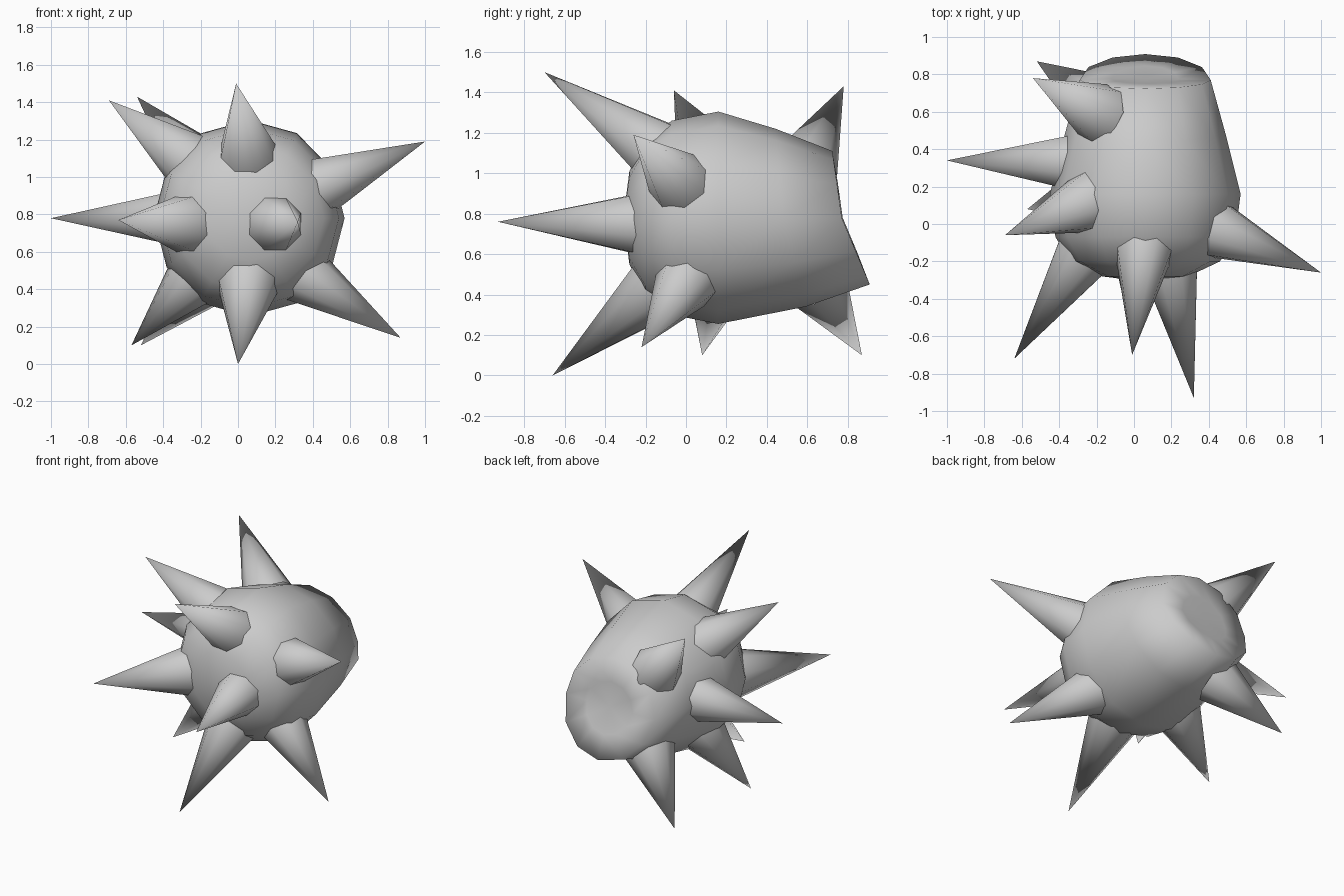
import bpy, bmesh, math
from mathutils import Vector

cube = bpy.data.objects.get("Cube")
if cube:
    bpy.data.objects.remove(cube, do_unlink=True)

grey = bpy.data.materials.new("mid_grey")
grey.use_nodes = True
colour = (0.6, 0.6, 0.6, 1)
grey.diffuse_color = colour
grey.node_tree.nodes["Principled BSDF"].inputs["Base Color"].default_value = colour


def add_object(name, bm):
    bmesh.ops.recalc_face_normals(bm, faces=bm.faces)
    for face in bm.faces:
        face.smooth = True
    mesh = bpy.data.meshes.new(name)
    bm.to_mesh(mesh)
    bm.free()
    mesh.materials.append(grey)
    obj = bpy.data.objects.new(name, mesh)
    bpy.context.collection.objects.link(obj)
    return obj


SIDES = 12
CX, CZ = 0.06, 0.78


def bend(z):
    """Backward lean of the lower rear lip."""
    return (CZ - z) * (0.42 if z < CZ else 0.14)


# Body: rings from the blunt front to the slanted rear cap
# (depth, half width, half height, lean)
rings = [
    (-0.28, 0.23, 0.23, 0), (-0.20, 0.40, 0.39, 0), (-0.07, 0.48, 0.48, 0),
    (0.16, 0.51, 0.525, 0), (0.48, 0.43, 0.44, 0.6), (0.77, 0.35, 0.33, 1),
    (0.775, 0.18, 0.17, 1),
]
bm = bmesh.new()
loops = []
for y, rx, rz, lean in rings:
    loop = []
    for i in range(SIDES):
        a = math.tau * i / SIDES
        z = CZ + rz * math.sin(a)
        loop.append(bm.verts.new((CX + rx * math.cos(a), y + lean * bend(z), z)))
    loops.append(loop)
for one, two in zip(loops, loops[1:]):
    for i in range(SIDES):
        j = (i + 1) % SIDES
        bm.faces.new((one[i], one[j], two[j], two[i]))
for loop, y in ((loops[0], -0.31), (loops[-1], 0.775)):
    pole = bm.verts.new((CX, y, CZ))
    for i in range(SIDES):
        bm.faces.new((loop[i], loop[(i + 1) % SIDES], pole))
add_object("body", bm)


# Spikes: eight-sided cones sunk slightly into the body
def add_spike(name, base, tip, radius):
    base, tip = Vector(base), Vector(tip)
    axis = (tip - base).normalized()
    length = (tip - base).length
    sunk = 0.06
    turn = axis.to_track_quat('Z', 'Y')
    start = base - axis * sunk
    wide = radius * (length + sunk) / length
    bm = bmesh.new()
    rim = []
    for i in range(8):
        a = math.tau * (i + 0.5) / 8
        rim.append(bm.verts.new(start + turn @ Vector((wide * math.cos(a), wide * math.sin(a), 0))))
    apex = bm.verts.new(tip)
    for i in range(8):
        bm.faces.new((rim[i], rim[(i + 1) % 8], apex))
    add_object(name, bm)


spikes = {
    "front_left_spike": ((0.2, -0.28, 0.75), (0.32, -0.93, 0.76), 0.15),
    "front_right_spike": ((-0.28, -0.18, 0.75), (-0.64, -0.72, 0.77), 0.16),
    "front_top_spike": ((0.05, -0.17, 1.13), (-0.01, -0.70, 1.50), 0.155),
    "front_bottom_spike": ((0.05, -0.16, 0.42), (0, -0.66, 0), 0.165),
    "left_upper_spike": ((0.46, -0.04, 0.96), (1, -0.26, 1.19), 0.155),
    "left_lower_spike": ((0.39, -0.01, 0.45), (0.87, -0.22, 0.14), 0.15),
    "right_middle_spike": ((-0.39, 0.33, 0.78), (-1, 0.34, 0.78), 0.145),
    "right_upper_spike": ((-0.28, 0.1, 1.1), (-0.69, -0.06, 1.41), 0.155),
    "right_lower_spike": ((-0.26, 0.15, 0.43), (-0.57, 0.08, 0.10), 0.15),
    "rear_upper_spike": ((-0.22, 0.61, 1.08), (-0.54, 0.78, 1.43), 0.15),
    "rear_lower_spike": ((-0.2, 0.66, 0.43), (-0.52, 0.87, 0.10), 0.15),
}
for name, (base, tip, radius) in spikes.items():
    add_spike(name, base, tip, radius)
